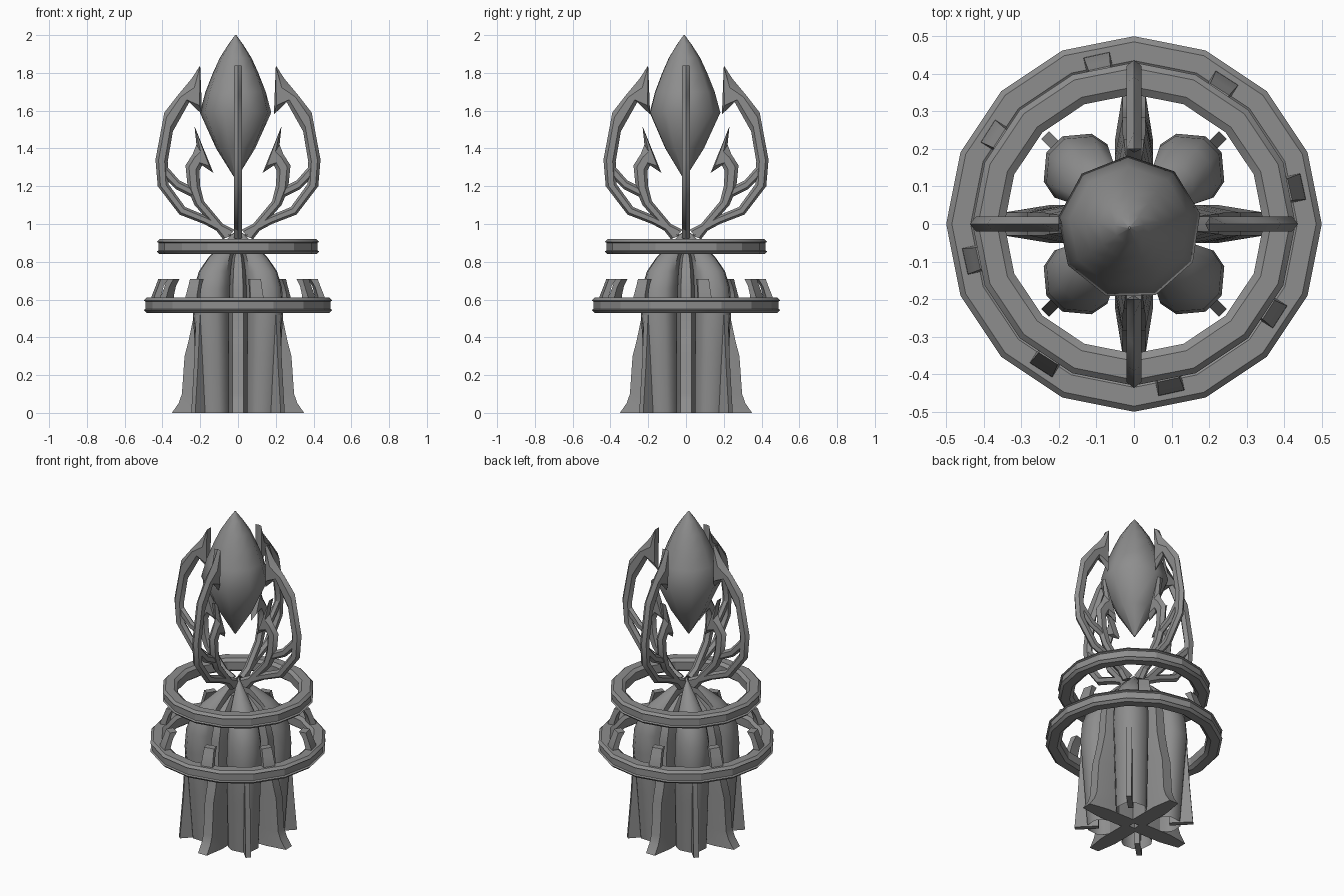
import bpy, bmesh, math
from mathutils import Matrix

cube = bpy.data.objects.get("Cube")
if cube:
    bpy.data.objects.remove(cube, do_unlink=True)

stone = bpy.data.materials.new("grey_stone")
stone.use_nodes = True
GREY = (0.27, 0.27, 0.27, 1)
stone.diffuse_color = GREY
stone.node_tree.nodes["Principled BSDF"].inputs["Base Color"].default_value = GREY


def loft(name, rings, angle=0.0, wrap=False, caps=True, smooth=30):
    """Skin a list of equal-sized point loops, then turn the part about z."""
    bm = bmesh.new()
    loops = [[bm.verts.new(p) for p in ring] for ring in rings]
    pairs = list(zip(loops, loops[1:]))
    if wrap:
        pairs.append((loops[-1], loops[0]))
    for a, b in pairs:
        for i in range(len(a)):
            j = (i + 1) % len(a)
            bm.faces.new((a[i], a[j], b[j], b[i]))
    if caps and not wrap:
        bm.faces.new(loops[0])
        bm.faces.new(loops[-1])
    bmesh.ops.recalc_face_normals(bm, faces=bm.faces)
    bm.transform(Matrix.Rotation(math.radians(angle), 4, "Z"))
    mesh = bpy.data.meshes.new(name)
    bm.to_mesh(mesh)
    bm.free()
    mesh.materials.append(stone)
    obj = bpy.data.objects.new(name, mesh)
    bpy.context.collection.objects.link(obj)
    bpy.ops.object.select_all(action="DESELECT")
    obj.select_set(True)
    bpy.context.view_layer.objects.active = obj
    bpy.ops.object.shade_smooth_by_angle(angle=math.radians(smooth))
    return obj


def hoop(name, outer, inner, low, high):
    """Sixteen-sided ring with chamfered rims and a shallow outer groove."""
    e = 0.015
    profile = [(inner, low + e), (inner + 0.02, low), (outer - e, low), (outer, low + e),
               (outer - 0.01, low + 0.02), (outer - 0.01, high - 0.02),
               (outer, high - e), (outer - e, high), (inner + 0.02, high), (inner, high - e)]
    rings = []
    for k in range(16):
        a = math.tau * k / 16
        rings.append([(r * math.cos(a), r * math.sin(a), z) for r, z in profile])
    loft(name, rings, wrap=True, smooth=20)


def blade(name, pairs, angle, t=0.02):
    """Flat-sided strand with ridged edges, given (outer, inner) edge points."""
    rings = []
    for (xo, zo), (xi, zi) in pairs:
        def at(f, y):
            return (xo + (xi - xo) * f, y, zo + (zi - zo) * f)
        rings.append([at(0, 0), at(0.25, t), at(0.75, t), at(1, 0), at(0.75, -t), at(0.25, -t)])
    loft(name, rings, angle)


# floating crystal
crystal = [(1.24, 0.004), (1.4, 0.105), (1.59, 0.192), (1.7, 0.162),
           (1.8, 0.122), (1.88, 0.085), (1.95, 0.04), (2.0, 0.003)]
loft("crystal", [[(-0.012 + r * math.cos(math.tau * k / 9 + 0.2),
                   -0.01 + r * math.sin(math.tau * k / 9 + 0.2), z) for k in range(9)]
                 for z, r in crystal], smooth=40)

# two hoops
hoop("upper_hoop", 0.43, 0.345, 0.84, 0.92)
hoop("lower_hoop", 0.5, 0.415, 0.53, 0.61)

# hooked prongs on the lower hoop: height, inner radius, outer radius, half width
prong = [(0.57, 0.425, 0.465, 0.037), (0.62, 0.425, 0.46, 0.035),
         (0.67, 0.41, 0.44, 0.032), (0.71, 0.385, 0.425, 0.03)]
for k in range(8):
    loft("hoop_prong", [[(i, -w, z), (o, -w, z), (o, w, z), (i, w, z)]
                        for z, i, o, w in prong], 12.5 + 45 * k)

# rounded body lobes, open below
half = [(0.1, 0.05), (0.2, 0.1), (0.25, 0.09), (0.3, 0.03)]
section = [(0.04, 0)] + half + [(u, -v) for u, v in reversed(half)]
lobe = [(0, 0.87), (0.3, 0.94), (0.55, 1), (0.66, 0.97), (0.75, 0.86),
        (0.82, 0.66), (0.88, 0.42), (0.93, 0.2), (0.97, 0.02)]

# flared legs: height, reach, width factor
leg = [(0, 0.35, 1), (0.05, 0.315, 1), (0.1, 0.297, 1), (0.3, 0.283, 1), (0.38, 0.262, 1),
       (0.5, 0.237, 1), (0.65, 0.225, 0.9), (0.75, 0.2, 0.8), (0.82, 0.15, 0.6), (0.88, 0.07, 0.2)]

# thin fins on the lobes
fin = [(0, 0.335), (0.25, 0.315), (0.5, 0.3), (0.65, 0.28)]

# claw strands as (outer, inner) edge points
outer_claw = [((0.05, 0.93), (0.02, 0.97)), ((0.18, 1.0), (0.16, 1.04)),
              ((0.31, 1.05), (0.28, 1.09)), ((0.425, 1.2), (0.367, 1.21)),
              ((0.437, 1.34), (0.372, 1.33)), ((0.39, 1.59), (0.345, 1.49)),
              ((0.32, 1.68), (0.255, 1.65)), ((0.245, 1.77), (0.19, 1.58)),
              ((0.2, 1.84), (0.2, 1.83))]
inner_claw = [((0.08, 0.92), (0.03, 0.94)), ((0.15, 1.01), (0.08, 1.0)),
              ((0.23, 1.1), (0.18, 1.12)), ((0.265, 1.18), (0.2, 1.2)),
              ((0.278, 1.31), (0.205, 1.28)), ((0.24, 1.37), (0.19, 1.31)),
              ((0.22, 1.42), (0.13, 1.27)), ((0.23, 1.515), (0.225, 1.505))]
bridge = [((0.405, 1.26), (0.38, 1.31)), ((0.33, 1.185), (0.31, 1.23)),
          ((0.24, 1.14), (0.23, 1.19))]

for k in range(4):
    axis, diagonal = 90 * k, 90 * k + 45
    loft("body_lobe", [[(u * s, v * s, z) for u, v in section] for z, s in lobe],
         diagonal, caps=False, smooth=40)
    loft("lobe_fin", [[(0.2, -0.015, z), (r, -0.015, z), (r, 0.015, z), (0.2, 0.015, z)]
                      for z, r in fin], diagonal)
    loft("flared_leg", [[(0.02, 0.05 * w, z), (r * 0.65, 0.05 * w, z), (r, 0.03 * w, z),
                         (r, -0.03 * w, z), (r * 0.65, -0.05 * w, z), (0.02, -0.05 * w, z)]
                        for z, r, w in leg], axis)
    blade("outer_claw", outer_claw, axis)
    blade("inner_claw", inner_claw, axis)
    blade("claw_bridge", bridge, axis, 0.016)
